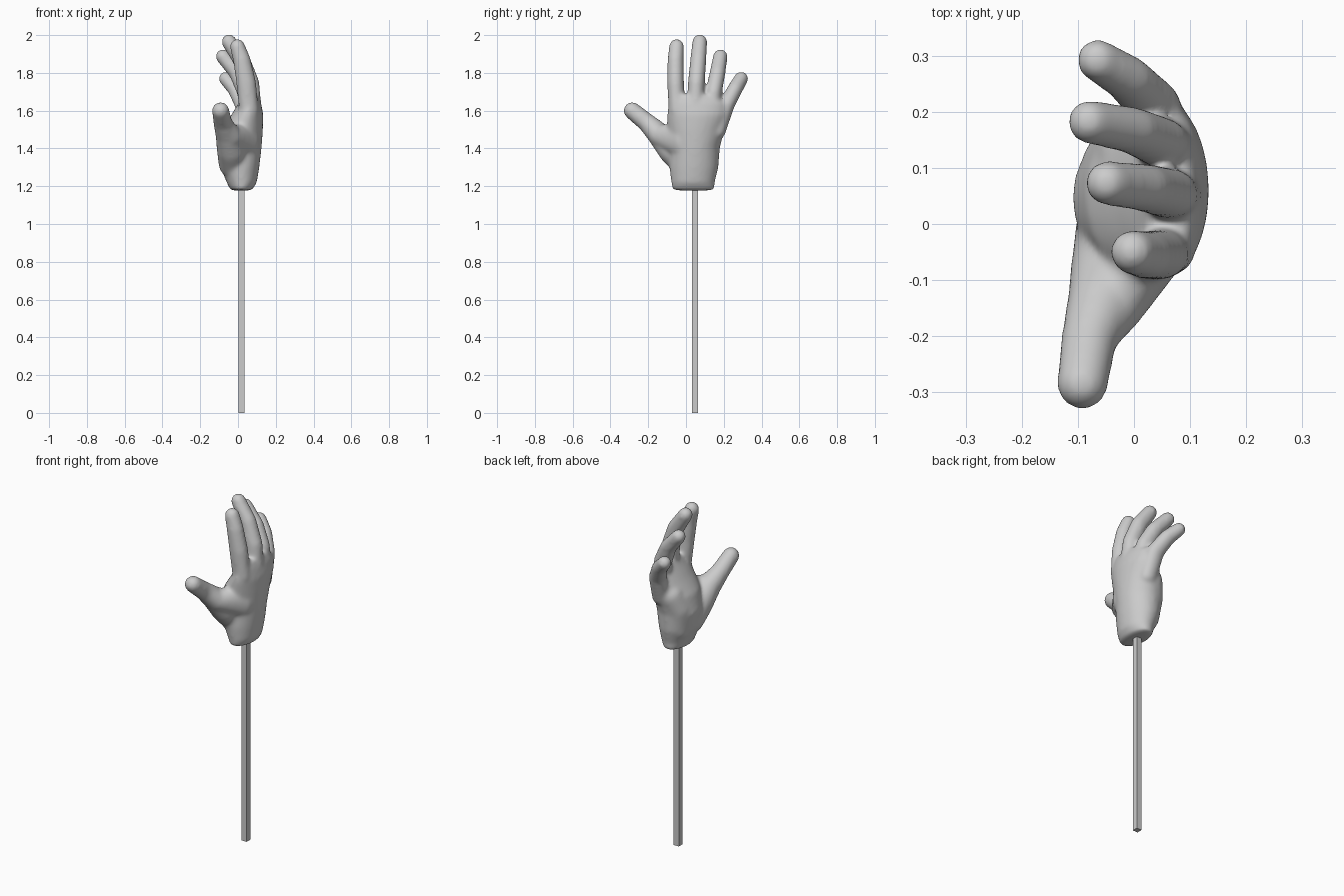
import bpy, bmesh
from mathutils import Vector

old = bpy.data.objects.get("Cube")
if old:
    bpy.data.objects.remove(old, do_unlink=True)

grey = bpy.data.materials.new("plain grey")
grey.use_nodes = True
grey.diffuse_color = (0.6, 0.6, 0.6, 1)
grey.node_tree.nodes["Principled BSDF"].inputs["Base Color"].default_value = (0.6, 0.6, 0.6, 1)

# Unit sphere directions shared by every station
ball = bmesh.new()
bmesh.ops.create_uvsphere(ball, u_segments=24, v_segments=12, radius=1)
sphere = [v.co.copy() for v in ball.verts]
ball.free()


def hull_chain(target, stations):
    """Skin neighbouring ellipsoids (centre, radii) with convex hulls."""
    for pair in zip(stations, stations[1:]):
        part = bmesh.new()
        for x, y, z, rx, ry, rz in pair:
            for d in sphere:
                part.verts.new(Vector((x + d.x * rx, y + d.y * ry, z + d.z * rz)))
        bmesh.ops.convex_hull(part, input=part.verts[:])
        loose = [v for v in part.verts if not v.link_faces]
        bmesh.ops.delete(part, geom=loose, context='VERTS')
        bmesh.ops.recalc_face_normals(part, faces=part.faces[:])
        mesh = bpy.data.meshes.new("segment")
        part.to_mesh(mesh)
        part.free()
        target.from_mesh(mesh)
        bpy.data.meshes.remove(mesh)


def round_chain(target, stations):
    hull_chain(target, [(x, y, z, r, r, r) for x, y, z, r in stations])


def add_object(name, bm):
    mesh = bpy.data.meshes.new(name)
    bm.to_mesh(mesh)
    bm.free()
    mesh.materials.append(grey)
    obj = bpy.data.objects.new(name, mesh)
    bpy.context.collection.objects.link(obj)
    return obj


hand = bmesh.new()

# Palm: z, centre x, half depth, centre y, half width
palm = [(1.184, .018, .060, .04, .112), (1.22, .02, .080, .037, .115),
        (1.30, .01, .103, .042, .130), (1.40, .007, .118, .047, .132),
        (1.50, .023, .109, .052, .152), (1.58, .05, .084, .062, .162),
        (1.64, .062, .060, .06, .152), (1.68, .065, .042, .045, .118)]
hull_chain(hand, [(x, y, z, rx, ry, .008) for z, x, rx, y, ry in palm])

# Fleshy heel on the little-finger side of the palm
round_chain(hand, [(-.01, .085, 1.30, .072), (-.02, .10, 1.42, .075), (.005, .13, 1.50, .072)])

# Fingers: x, y, z at four joints, with shared tapering radii
finger_paths = {
    "index": (1.0, [(.058, -.048, 1.60), (.043, -.055, 1.75), (.02, -.055, 1.87), (-.003, -.05, 1.94)]),
    "middle": (1.0, [(.075, .048, 1.60), (.06, .055, 1.75), (.018, .065, 1.87), (-.048, .073, 1.965)]),
    "ring": (.98, [(.07, .128, 1.55), (.045, .147, 1.70), (-.003, .167, 1.80), (-.080, .182, 1.887)]),
    "little": (.95, [(.045, .168, 1.49), (.033, .215, 1.63), (-.012, .260, 1.715), (-.065, .292, 1.770)]),
}
taper = [(.052, .044), (.053, .045), (.047, .043), (.040, .040)]
for size, path in finger_paths.values():
    hull_chain(hand, [(*p, rx * size, ry * size, ry * size)
                      for p, (rx, ry) in zip(path, taper)])

# Thumb, starting from the fleshy pad at its base
round_chain(hand, [(-.025, 0, 1.32, .078), (-.035, -.070, 1.39, .077), (-.055, -.138, 1.47, .064),
                   (-.08, -.205, 1.535, .050), (-.092, -.285, 1.60, .046)])

# Web of flesh running from the back of the hand to the thumb
hull_chain(hand, [(.05, -.02, 1.44, .062, .062, .10), (-.035, -.138, 1.465, .058, .058, .058),
                  (-.08, -.205, 1.535, .045, .045, .045)])

hand_obj = add_object("hand", hand)
fuse = hand_obj.modifiers.new("fuse", 'REMESH')
fuse.mode = 'VOXEL'
fuse.voxel_size = 0.008
fuse.use_smooth_shade = True
soften = hand_obj.modifiers.new("soften", 'SMOOTH')
soften.factor = 0.5
soften.iterations = 20

# Square support stick
stick = bmesh.new()
bmesh.ops.create_cube(stick, size=1)
bmesh.ops.scale(stick, vec=(.033, .033, 1.22), verts=stick.verts[:])
bmesh.ops.translate(stick, vec=(.018, .048, .61), verts=stick.verts[:])
add_object("support_stick", stick)
